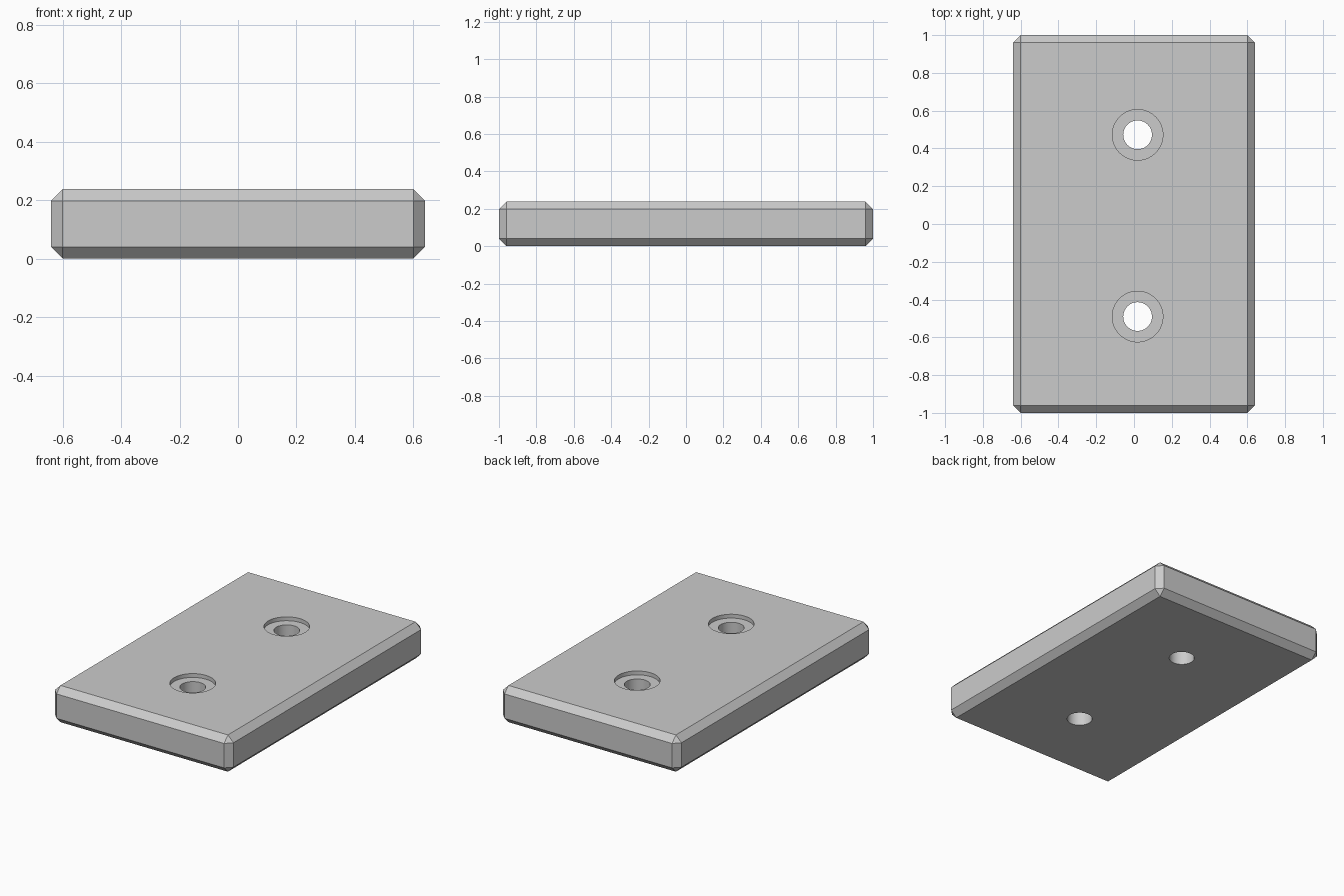
import bpy, bmesh
from mathutils import Matrix

if "Cube" in bpy.data.objects:
    bpy.data.objects.remove(bpy.data.objects["Cube"])

HX, HY, H = 0.64, 1.0, 0.238
CHAMFER = 0.04
BORE_DEPTH = 0.025

# Plate: box with every edge chamfered
bm = bmesh.new()
bmesh.ops.create_cube(bm, size=1, matrix=Matrix.Translation((0, 0, H / 2)) @ Matrix.Diagonal((2 * HX, 2 * HY, H, 1)))
bmesh.ops.bevel(bm, geom=bm.edges[:], offset=CHAMFER, offset_type='OFFSET', segments=1, affect='EDGES')
mesh = bpy.data.meshes.new("mounting_plate")
bm.to_mesh(mesh)
bm.free()
plate = bpy.data.objects.new("mounting_plate", mesh)
bpy.context.collection.objects.link(plate)


def cut(name, radius, x, y, z0, z1):
    bpy.ops.mesh.primitive_cylinder_add(vertices=64, radius=radius, depth=z1 - z0, location=(x, y, (z0 + z1) / 2))
    cutter = bpy.context.object
    cutter.name = name
    cutter.hide_render = True
    bpy.context.view_layer.objects.active = plate
    mod = plate.modifiers.new(name, 'BOOLEAN')
    mod.operation = 'DIFFERENCE'
    mod.solver = 'EXACT'
    mod.object = cutter
    bpy.ops.object.modifier_apply(modifier=name)
    bpy.data.objects.remove(cutter)


# Two counterbored screw holes
for y in (0.472, -0.49):
    cut("screw_hole", 0.076, 0.019, y, -0.1, H + 0.1)
    cut("counterbore", 0.134, 0.019, y, H - BORE_DEPTH, H + 0.1)

# Smooth hole walls, crisp chamfers
bpy.ops.object.select_all(action='DESELECT')
plate.select_set(True)
bpy.context.view_layer.objects.active = plate
bpy.ops.object.shade_smooth_by_angle(angle=0.5)
